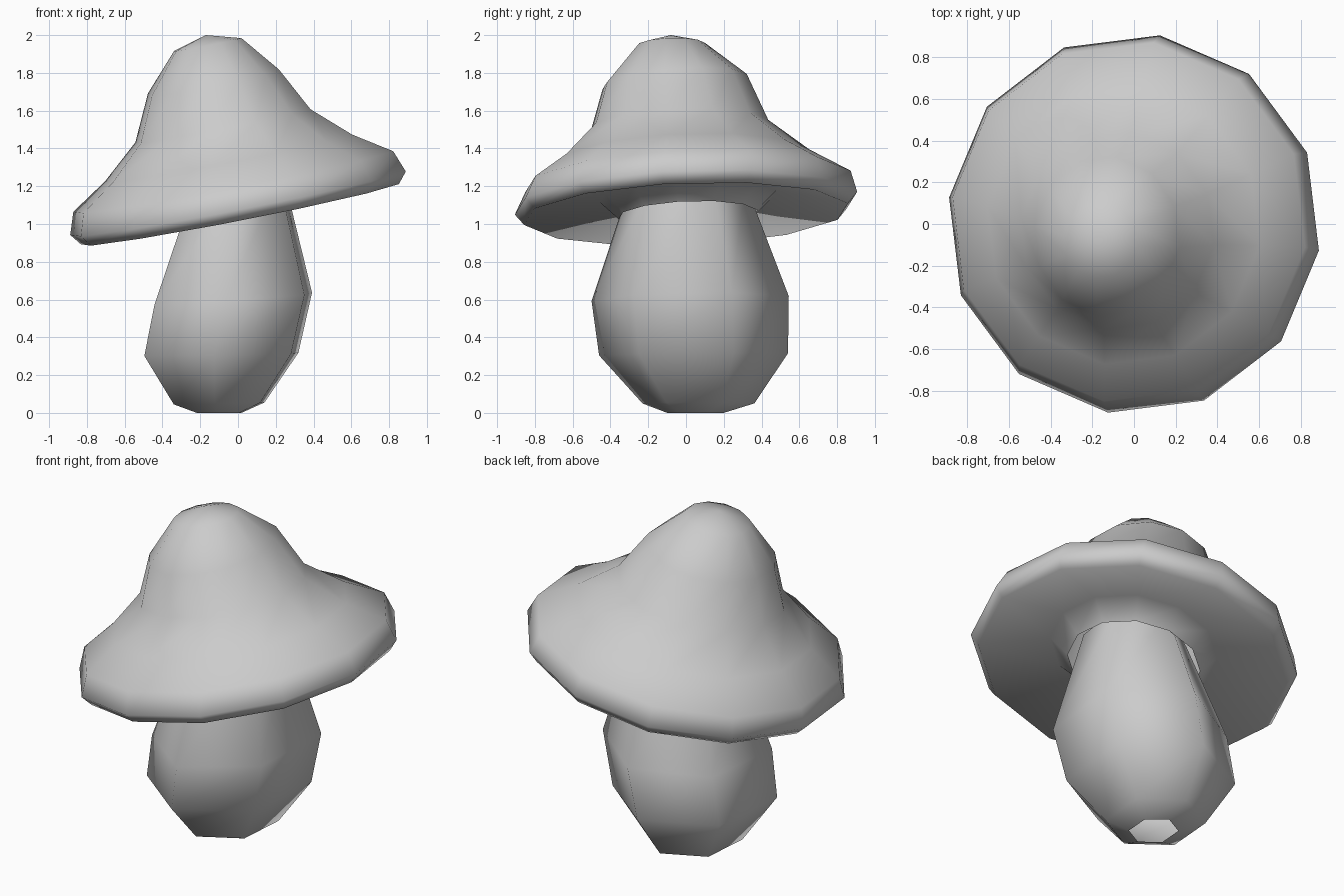
import bpy, bmesh, math

if "Cube" in bpy.data.objects:
    bpy.data.objects.remove(bpy.data.objects["Cube"])


def loft(name, rings, sides, offset, apex=None):
    """Skin a stack of tilted rings: (cx, cy, z, rx, ry, slope_x, slope_y)."""
    bm = bmesh.new()
    loops = []
    for cx, cy, z, rx, ry, sx, sy in rings:
        loop = []
        for i in range(sides):
            a = math.radians(offset) + 2 * math.pi * i / sides
            dx, dy = rx * math.cos(a), ry * math.sin(a)
            loop.append(bm.verts.new((cx + dx, cy + dy, z + sx * dx + sy * dy)))
        loops.append(loop)
    for lo, hi in zip(loops, loops[1:]):
        for i in range(sides):
            j = (i + 1) % sides
            bm.faces.new((lo[i], lo[j], hi[j], hi[i]))
    if apex:
        tip = bm.verts.new(apex)
        top = loops[-1]
        for i in range(sides):
            bm.faces.new((top[i], top[(i + 1) % sides], tip))
    for f in bm.faces:
        f.smooth = True
    mesh = bpy.data.meshes.new(name)
    bm.to_mesh(mesh)
    bm.free()
    obj = bpy.data.objects.new(name, mesh)
    bpy.context.collection.objects.link(obj)
    return obj


# Stem: bulbous six-sided body, open at the base and inside the cap
loft("stem", [
    (-0.10, 0.05, 0.00, 0.13, 0.15, 0.00, 0.00),
    (-0.10, 0.066, 0.05, 0.265, 0.297, 0.02, 0.00),
    (-0.088, 0.04, 0.31, 0.45, 0.502, 0.015, 0.01),
    (-0.025, 0.022, 0.605, 0.46, 0.524, 0.066, 0.02),
    (-0.003, 0.005, 1.20, 0.27, 0.31, 0.19, 0.04),
], 6, 25)

# Cap: collar around the stem, underside, rounded rim, then the tilted bell
SX, SY = 0.195, 0.04
loft("cap", [
    (0.01, 0.01, 1.05, 0.365, 0.37, SX, SY),
    (0.01, 0.01, 1.145, 0.46, 0.47, SX, SY),
    (0.01, 0.00, 1.052, 0.85, 0.865, SX, SY),
    (0.00, 0.00, 1.11, 0.897, 0.915, SX, SY),
    (-0.025, 0.01, 1.225, 0.855, 0.87, SX, SY),
    (-0.05, -0.01, 1.35, 0.66, 0.67, SX, SY),
    (-0.08, -0.035, 1.52, 0.468, 0.475, SX, SY),
    (-0.13, -0.06, 1.755, 0.35, 0.385, SX, 0.08),
    (-0.16, -0.08, 1.95, 0.18, 0.18, SX, 0.03),
], 12, -8, apex=(-0.17, -0.08, 2.0))
